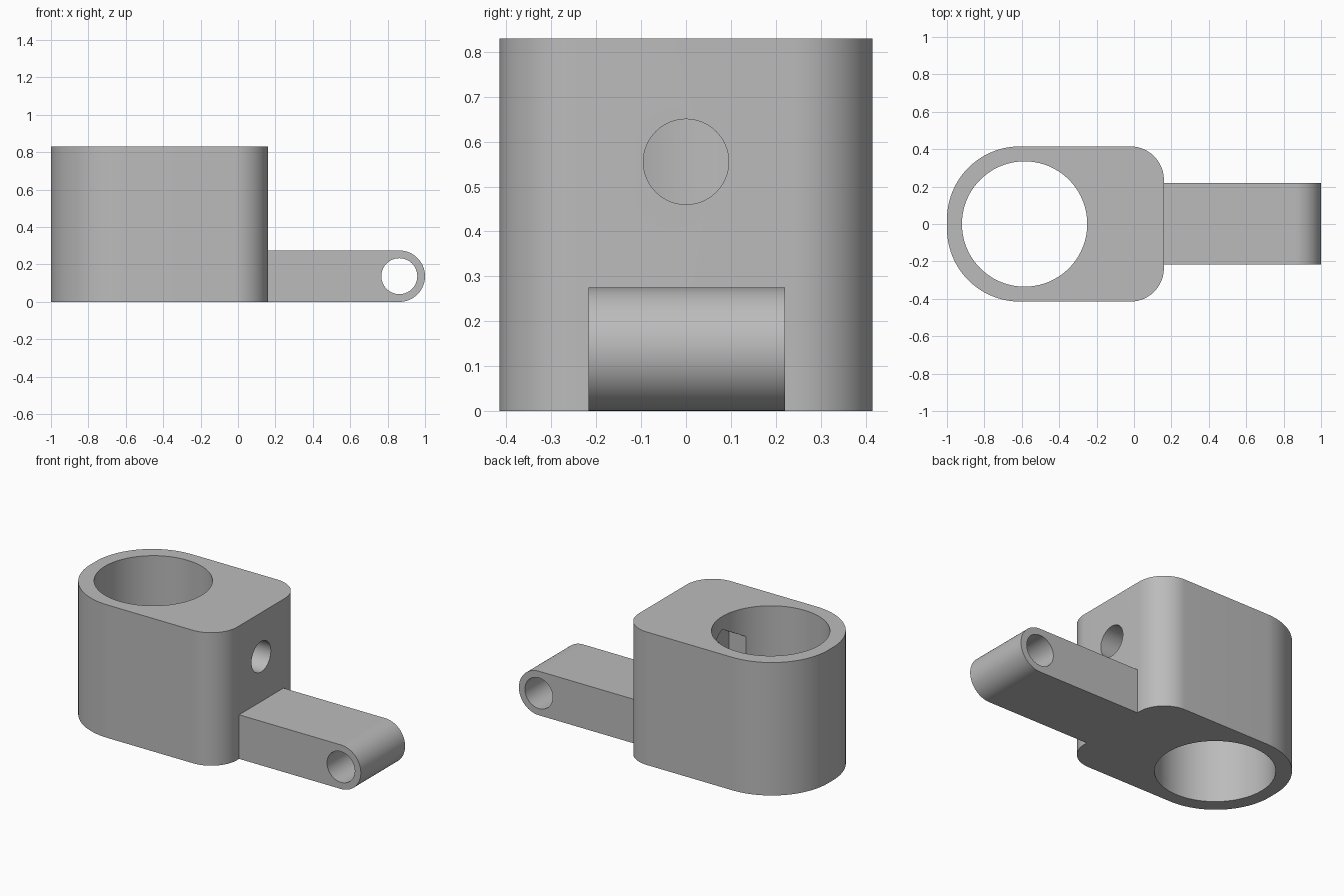
import bpy, bmesh, math
from mathutils import Matrix, Vector

cube = bpy.data.objects.get("Cube")
if cube:
    bpy.data.objects.remove(cube, do_unlink=True)

grey = bpy.data.materials.new("plain_grey")
grey.use_nodes = True
colour = (0.5, 0.5, 0.5, 1)
grey.diffuse_color = colour
grey.node_tree.nodes["Principled BSDF"].inputs["Base Color"].default_value = colour


def arc(cx, cy, r, start, end, steps=24):
    """Points on an arc, angles in degrees."""
    angles = [math.radians(start + (end - start) * i / steps) for i in range(steps + 1)]
    return [(cx + r * math.cos(a), cy + r * math.sin(a)) for a in angles]


def prism(name, outline, direction, matrix=Matrix()):
    """Extrude a flat outline along a direction."""
    bm = bmesh.new()
    face = bm.faces.new([bm.verts.new(matrix @ Vector((u, v, 0))) for u, v in outline])
    new = bmesh.ops.extrude_face_region(bm, geom=[face])["geom"]
    verts = [g for g in new if isinstance(g, bmesh.types.BMVert)]
    bmesh.ops.translate(bm, verts=verts, vec=direction)
    bmesh.ops.recalc_face_normals(bm, faces=bm.faces)
    mesh = bpy.data.meshes.new(name)
    bm.to_mesh(mesh)
    bm.free()
    mesh.materials.append(grey)
    obj = bpy.data.objects.new(name, mesh)
    bpy.context.collection.objects.link(obj)
    return obj


def cutter(name, centre, axis, radius, length, sides=96, turn=0):
    """Round or polygonal cutter centred on a point."""
    bm = bmesh.new()
    spin = Vector(axis).to_track_quat("Z", "Y").to_matrix().to_4x4()
    matrix = Matrix.Translation(centre) @ spin @ Matrix.Rotation(turn, 4, "Z")
    bmesh.ops.create_cone(bm, cap_ends=True, segments=sides, radius1=radius,
                          radius2=radius, depth=length, matrix=matrix)
    mesh = bpy.data.meshes.new(name)
    bm.to_mesh(mesh)
    bm.free()
    mesh.materials.append(grey)
    obj = bpy.data.objects.new(name, mesh)
    obj.hide_render = True
    bpy.context.collection.objects.link(obj)
    return obj


def finish(obj, cutters):
    """Cut the holes, drop the cutters and shade."""
    bpy.ops.object.select_all(action="DESELECT")
    bpy.context.view_layer.objects.active = obj
    obj.select_set(True)
    for tool in cutters:
        mod = obj.modifiers.new(tool.name, "BOOLEAN")
        mod.operation = "DIFFERENCE"
        mod.solver = "EXACT"
        mod.object = tool
        bpy.ops.object.modifier_apply(modifier=mod.name)
        bpy.data.objects.remove(tool, do_unlink=True)
    bpy.ops.object.shade_smooth_by_angle(angle=math.radians(30))


# Clamp body: broad round end, small rounded corners by the arm
HALF, BACK, RIGHT, HEIGHT = 0.415, -1.0, 0.16, 0.83
big, small = 0.39, 0.18
outline = []
for cx, cy, r, start in ((RIGHT - small, HALF - small, small, 0),
                         (BACK + big, HALF - big, big, 90),
                         (BACK + big, big - HALF, big, 180),
                         (RIGHT - small, small - HALF, small, 270)):
    outline += arc(cx, cy, r, start, start + 90)
body = prism("clamp_body", outline, (0, 0, HEIGHT))

# Vertical bore, screw hole and nut pocket opening into the bore
bore_x, screw_z = -0.585, 0.555
finish(body, [
    cutter("bore", (bore_x, 0, HEIGHT / 2), (0, 0, 1), 0.335, 2),
    cutter("screw_hole", (0, 0, screw_z), (1, 0, 0), 0.095, 0.8, 64),
    cutter("nut_pocket", (-0.34, 0, screw_z), (1, 0, 0), 0.195, 0.32, 6),
])

# The arm: flat bar with a round end and a cross hole
end_r = 0.1375
side = [(RIGHT, 0)] + arc(1 - end_r, end_r, end_r, -90, 90, 40) + [(RIGHT, 2 * end_r)]
upright = Matrix.Translation((0, 0.22, 0)) @ Matrix.Rotation(math.pi / 2, 4, "X")
arm = prism("pivot_arm", side, (0, -0.437, 0), upright)
finish(arm, [cutter("pivot_hole", (1 - end_r, 0, end_r), (0, 1, 0), 0.096, 1, 64)])
